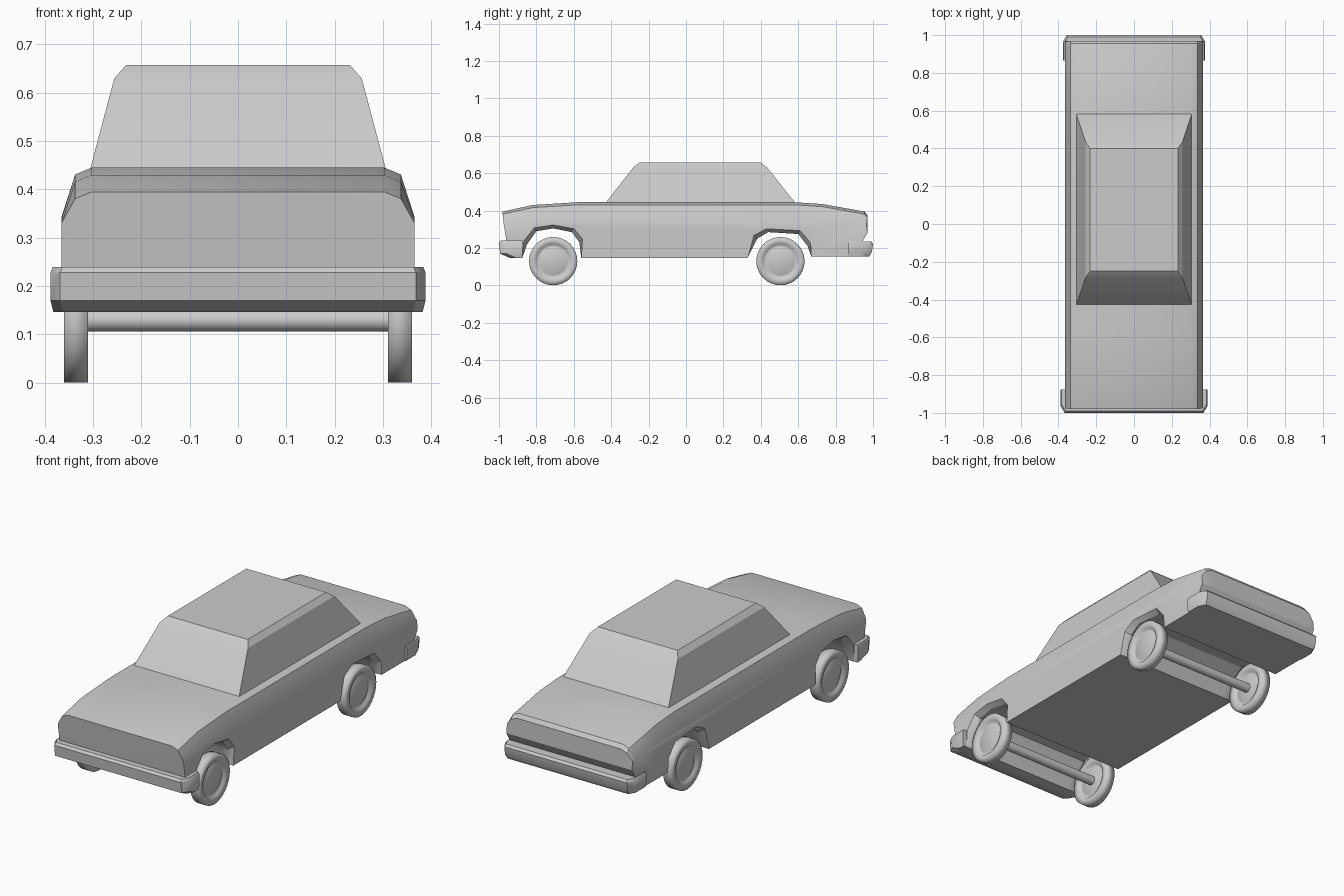
import bpy, bmesh, math

if "Cube" in bpy.data.objects:
    bpy.data.objects.remove(bpy.data.objects["Cube"])

grey = bpy.data.materials.new("plain_grey")
grey.use_nodes = True
COLOUR = (0.6, 0.6, 0.6, 1)
grey.diffuse_color = COLOUR
grey.node_tree.nodes["Principled BSDF"].inputs["Base Color"].default_value = COLOUR


def loft(name, rings, angle=30, caps=True):
    """Skin a series of closed rings that share a point count."""
    bm = bmesh.new()
    loops = [[bm.verts.new(p) for p in ring] for ring in rings]
    n = len(loops[0])
    for a, b in zip(loops, loops[1:]):
        for i in range(n):
            j = (i + 1) % n
            bm.faces.new((a[i], a[j], b[j], b[i]))
    if caps:
        bm.faces.new(loops[0])
        bm.faces.new(loops[-1])
    bmesh.ops.remove_doubles(bm, verts=bm.verts, dist=1e-5)
    bmesh.ops.recalc_face_normals(bm, faces=bm.faces)
    mesh = bpy.data.meshes.new(name)
    bm.to_mesh(mesh)
    bm.free()
    mesh.materials.append(grey)
    obj = bpy.data.objects.new(name, mesh)
    bpy.context.collection.objects.link(obj)
    bpy.ops.object.select_all(action="DESELECT")
    obj.select_set(True)
    bpy.context.view_layer.objects.active = obj
    bpy.ops.object.shade_smooth_by_angle(angle=math.radians(angle))
    return obj


# Body: side profile carried across the car, with shoulders sloping at the sides
TOP = [(-.98, .395), (-.82, .43), (-.58, .445), (.58, .445), (.73, .435), (.955, .395), (.97, .375)]
REAR = [(.97, .28), (.94, .23), (.94, .155), (.67, .155)]
REAR_ARCH = [(.65, .21), (.60, .275), (.44, .285), (.38, .25)]
SILL = [(.33, .148), (-.56, .148)]
FRONT_ARCH = [(-.57, .23), (-.61, .285), (-.71, .305), (-.80, .29), (-.85, .22)]
NOSE = [(-.875, .148), (-.95, .16), (-.962, .25)]


def flare(arch, amount):
    cy = sum(p[0] for p in arch) / len(arch)
    return [(cy + (y - cy) * (1 + amount), z + amount * .15) for y, z in arch]


def body_ring(x, level):
    top = TOP
    if level == 1:
        top = [(y, z - .014) for y, z in TOP]
    elif level == 2:
        top = [(y * .995, .33 + (z - .39) * .25) for y, z in TOP]
    amount = .12 if level == 2 else 0
    side = top + REAR + flare(REAR_ARCH, amount) + SILL + flare(FRONT_ARCH, amount) + NOSE
    return [(x, y, z) for y, z in side]


STATIONS = [(.365, 2), (.337, 1), (.303, 0)]
loft("body", [body_ring(-x, l) for x, l in STATIONS]
     + [body_ring(x, l) for x, l in reversed(STATIONS)])


# Cabin: tapered block with a chamfered roof edge
def rectangle(w, front, back, z):
    return [(-w, front, z), (w, front, z), (w, back, z), (-w, back, z)]


loft("cabin", [rectangle(.307, -.432, .587, .438), rectangle(.256, -.283, .434, .63),
               rectangle(.232, -.25, .40, .657)], angle=15)


# Bumpers: chamfered bars that wrap round the corners
def bumper(name, tip, inner, w, bottom, top, slope):
    s = 1 if tip > 0 else -1

    def ring(z, cut, inset):
        t, v = tip - s * cut, w - inset
        return [(-v, inner, z), (-v, t - s * .035, z), (-v + .02, t, z),
                (v - .02, t, z), (v, t - s * .035, z), (v, inner, z)]
    loft(name, [ring(bottom, slope, .006), ring(bottom + .024, .006, 0),
                ring(top - .012, 0, 0), ring(top, .01, .005)])


bumper("front_bumper", -1, -.875, .388, .146, .24, .06)
bumper("rear_bumper", 1, .865, .376, .155, .235, .02)

# Wheels: turned profile with a raised tyre wall and a recessed hub
HALF = [(0, .017), (.07, .017), (.077, .013), (.087, .013), (.095, .025), (.129, .025)]
PROFILE = HALF + [(r, -x) for r, x in reversed(HALF)]
SEGMENTS = 32
for label, wy in (("front", -.71), ("rear", .505)):
    for side, wx in (("left", .335), ("right", -.335)):
        rings = []
        for r, x in PROFILE:
            rings.append([(wx + x, wy + r * math.cos(a), .13 + r * math.sin(a))
                          for a in (math.tau * i / SEGMENTS for i in range(SEGMENTS))])
        loft(f"{label}_{side}_wheel", rings, angle=180, caps=False)
    # Axle joining the pair
    axle = [[(x, wy + .024 * math.cos(a), .13 + .024 * math.sin(a))
             for a in (math.tau * i / 16 for i in range(16))] for x in (-.325, .325)]
    loft(f"{label}_axle", axle)
